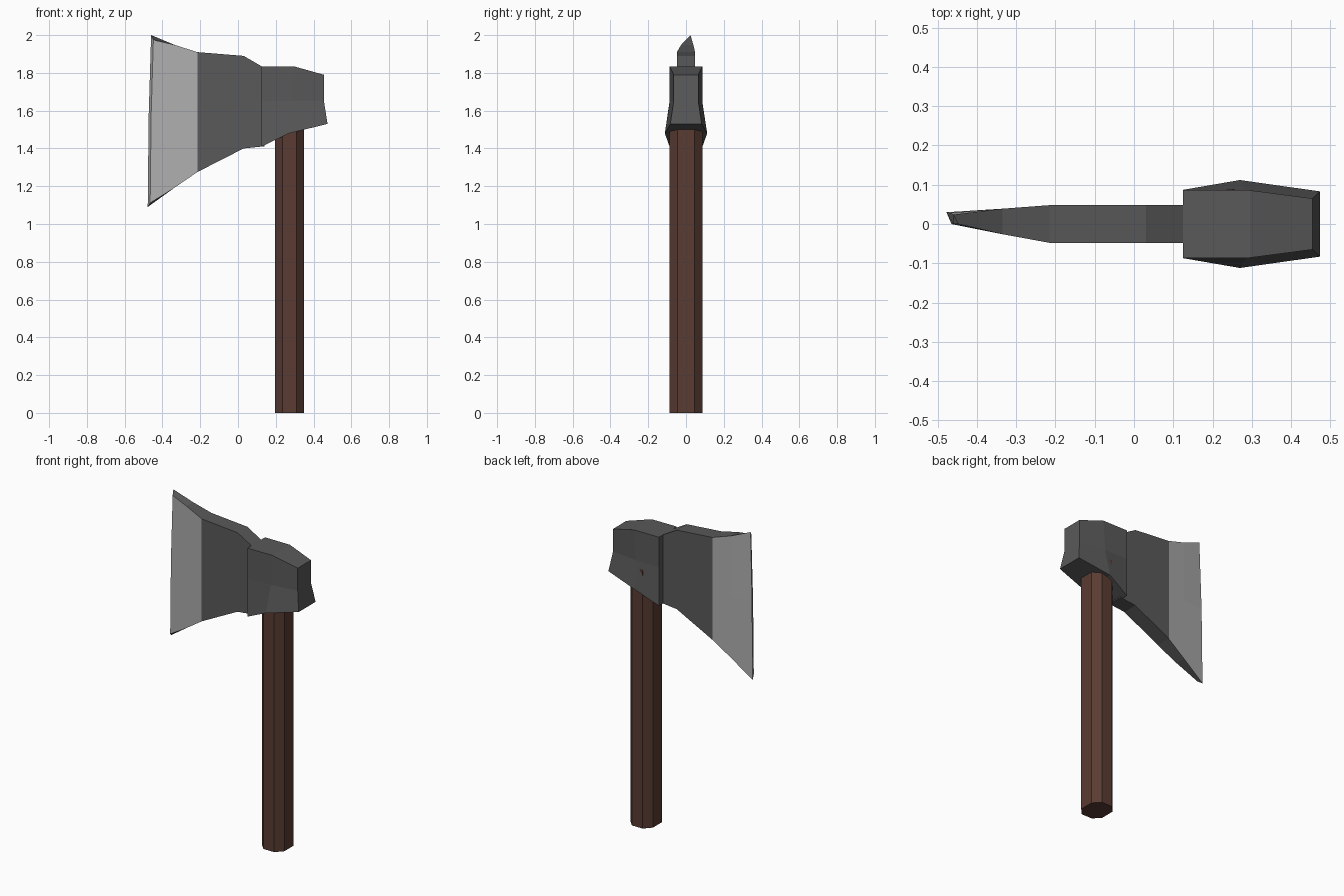
import bpy, bmesh, math

if "Cube" in bpy.data.objects:
    bpy.data.objects.remove(bpy.data.objects["Cube"])


def material(name, rgb):
    m = bpy.data.materials.new(name)
    m.diffuse_color = (*rgb, 1)
    m.use_nodes = True
    m.node_tree.nodes["Principled BSDF"].inputs["Base Color"].default_value = m.diffuse_color
    return m


iron = material("dark_iron", (0.10, 0.10, 0.10))
steel = material("bright_steel", (0.42, 0.42, 0.42))
wood = material("wood", (0.10, 0.045, 0.032))


def loft(name, rings, mats, pick=lambda seg, side: 0):
    """Skin a series of equal-length rings and cap both ends."""
    bm = bmesh.new()
    rows = [[bm.verts.new(p) for p in r] for r in rings]
    n = len(rings[0])
    for s in range(len(rows) - 1):
        a, b = rows[s], rows[s + 1]
        for i in range(n):
            j = (i + 1) % n
            f = bm.faces.new((a[i], a[j], b[j], b[i]))
            f.material_index = pick(s, i)
    bm.faces.new(rows[0])
    end = bm.faces.new(rows[-1])
    end.material_index = pick(len(rows) - 1, 0)
    bmesh.ops.recalc_face_normals(bm, faces=bm.faces[:])
    me = bpy.data.meshes.new(name)
    bm.to_mesh(me)
    bm.free()
    for m in mats:
        me.materials.append(m)
    ob = bpy.data.objects.new(name, me)
    bpy.context.collection.objects.link(ob)
    return ob


def mirrored(side):
    """Close a top-to-bottom half profile (x, y, z) across y = 0."""
    return [(x, -y, z) for x, y, z in side] + [(x, y, z) for x, y, z in reversed(side)]


# Handle: eight-sided shaft
outline = [(0.037, -0.088), (0.077, -0.045), (0.077, 0.045), (0.037, 0.088)]
outline += [(-x, y) for x, y in reversed(outline)]
loft("handle", [[(0.273 + x, y, z) for x, y in outline] for z in (0, 1.6)], [wood])

# Socket around the handle, flared at its lower edge
loft("socket", [
    mirrored([(0.125, 0.087, 1.835), (0.125, 0.087, 1.65), (0.125, 0.087, 1.41)]),
    mirrored([(0.295, 0.086, 1.835), (0.285, 0.086, 1.65), (0.27, 0.112, 1.48)]),
    mirrored([(0.455, 0.065, 1.79), (0.455, 0.065, 1.65), (0.474, 0.083, 1.53)]),
], [iron])


# Blade: thick neck, then an off-centre ground edge
def station(x, yf, yb, top, bottom):
    mid = (top + bottom) / 2
    return [(x, yf, z) for z in (top, mid, bottom)] + [(x, yb, z) for z in (bottom, mid, top)]


edge = [(-0.448, 0.0, 1.975), (-0.460, 0.0, 1.57), (-0.465, 0.0, 1.112),
        (-0.478, 0.03, 1.09), (-0.473, 0.028, 1.57), (-0.460, 0.024, 2.0)]
loft("blade", [
    station(0.14, -0.048, 0.048, 1.828, 1.41),
    station(0.125, -0.048, 0.048, 1.835, 1.41),
    station(0.03, -0.048, 0.048, 1.89, 1.40),
    station(-0.215, -0.048, 0.048, 1.91, 1.275),
    station(-0.335, -0.026, 0.039, 1.948, 1.193),
    edge,
], [iron, steel], lambda seg, side: int(seg >= 3 and side in (0, 1, 3, 4)))
